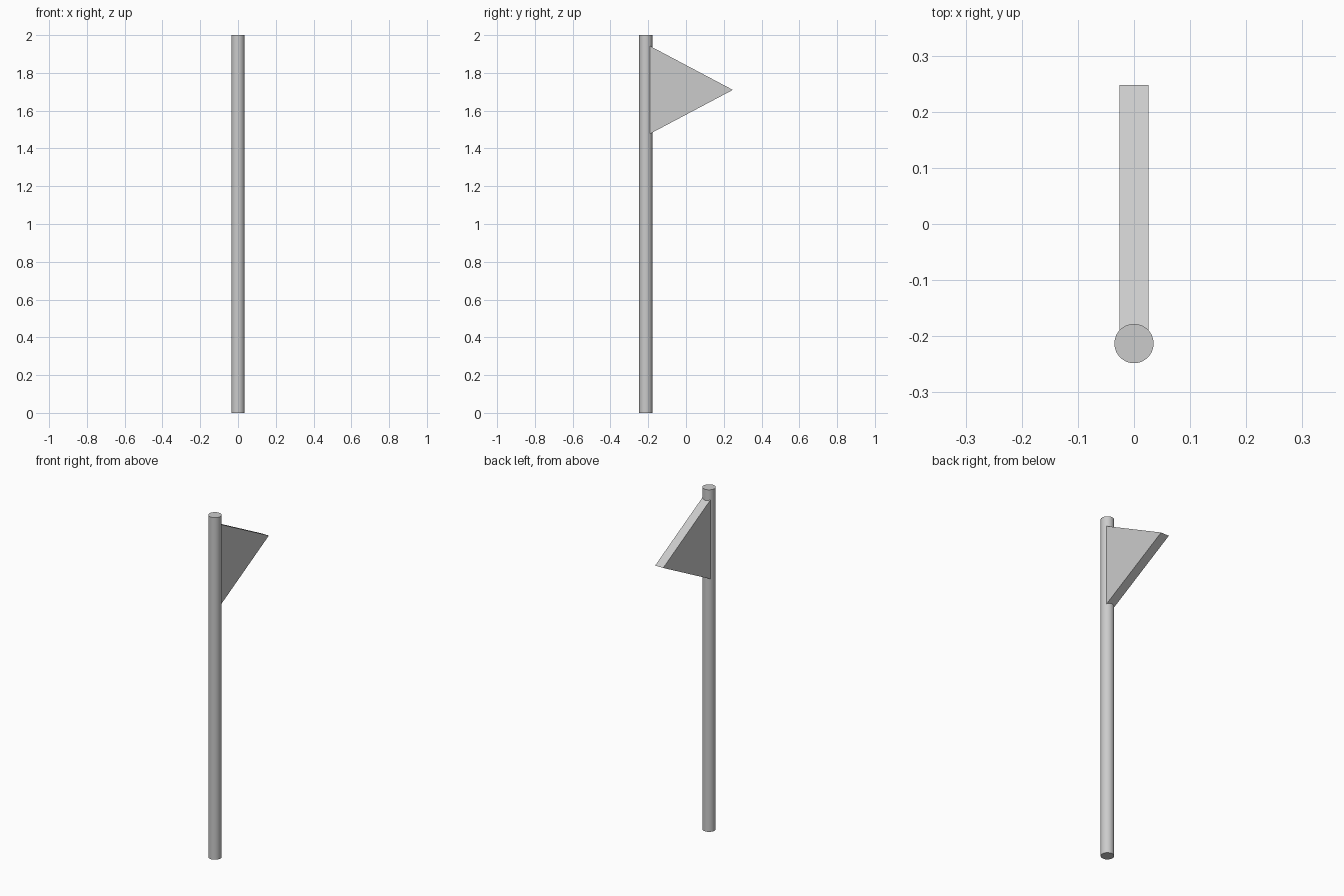
import bpy, bmesh

if "Cube" in bpy.data.objects:
    bpy.data.objects.remove(bpy.data.objects["Cube"])

POLE_Y, POLE_R = -0.213, 0.035
FLAG_HALF_X, FLAG_Z, FLAG_HALF_Z, TIP_Y = 0.026, 1.71, 0.244, 0.248

# Round pole
bpy.ops.mesh.primitive_cylinder_add(vertices=48, radius=POLE_R, depth=2, location=(0, POLE_Y, 1))
pole = bpy.context.object
pole.name = "pole"
bpy.ops.object.shade_smooth_by_angle()

# Triangular pennant: profile extruded through its thickness, hoist edge set inside the pole
bm = bmesh.new()
profile = [(POLE_Y, FLAG_Z - FLAG_HALF_Z), (TIP_Y, FLAG_Z), (POLE_Y, FLAG_Z + FLAG_HALF_Z)]
face = bm.faces.new([bm.verts.new((-FLAG_HALF_X, y, z)) for y, z in profile])
ext = bmesh.ops.extrude_face_region(bm, geom=[face])
moved = [g for g in ext["geom"] if isinstance(g, bmesh.types.BMVert)]
bmesh.ops.translate(bm, verts=moved, vec=(2 * FLAG_HALF_X, 0, 0))
# Close the back side if the extrusion removed it
bmesh.ops.holes_fill(bm, edges=[e for e in bm.edges if e.is_boundary])
bmesh.ops.recalc_face_normals(bm, faces=bm.faces)
mesh = bpy.data.meshes.new("pennant")
bm.to_mesh(mesh)
bm.free()
bpy.context.collection.objects.link(bpy.data.objects.new("pennant", mesh))
